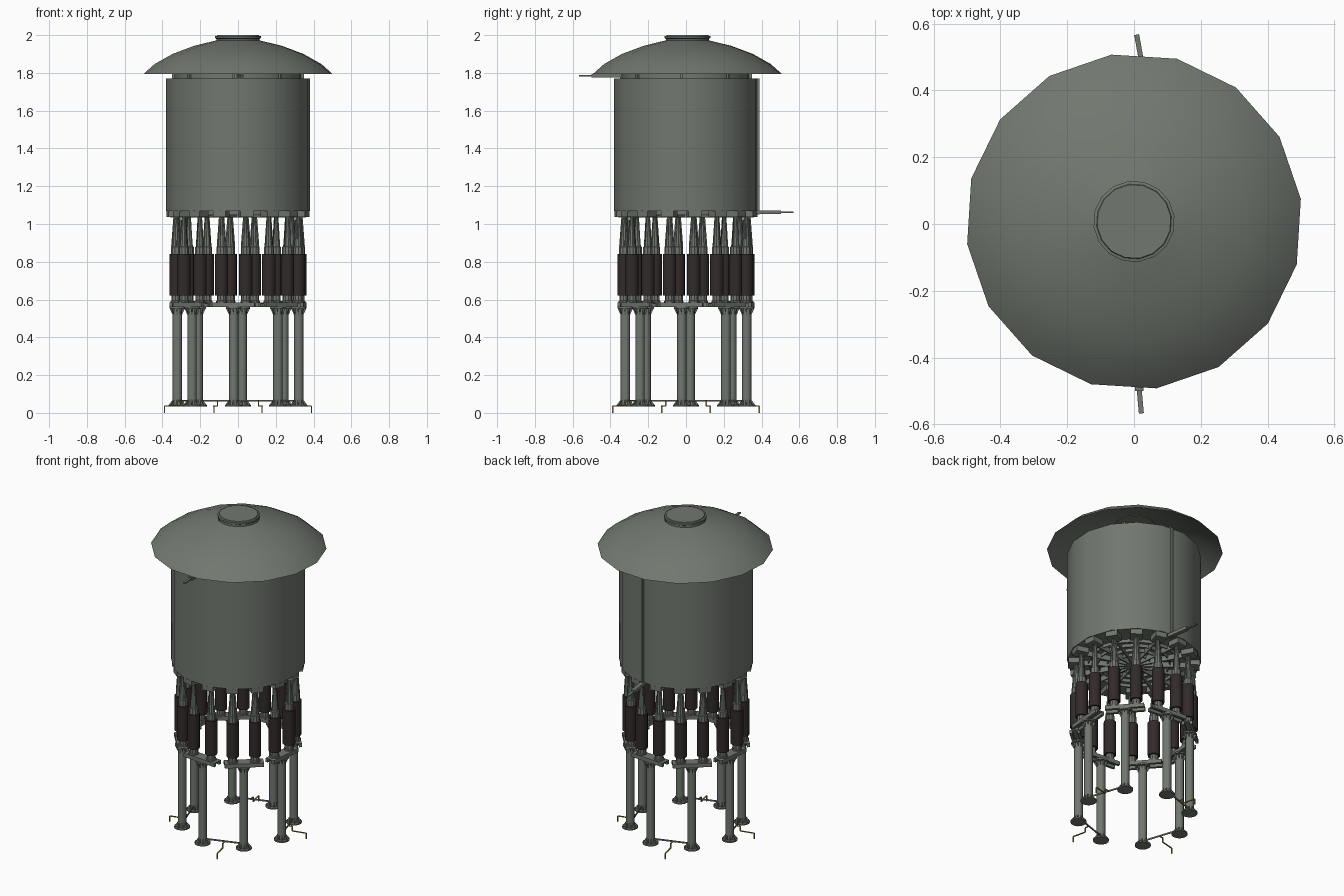
import bpy, bmesh, math
from mathutils import Matrix, Vector

if "Cube" in bpy.data.objects:
    bpy.data.objects.remove(bpy.data.objects["Cube"])

TURN = math.radians(-4)
DOME_ROT = math.radians(7.7)


def material(name, rgb):
    m = bpy.data.materials.new(name)
    m.diffuse_color = (*rgb, 1)
    m.use_nodes = True
    m.node_tree.nodes["Principled BSDF"].inputs["Base Color"].default_value = m.diffuse_color
    return m


GREY = material("grey_green_paint", (0.165, 0.185, 0.16))
BROWN = material("brown_porcelain", (0.032, 0.023, 0.023))
YELLOW = material("yellow_earth_strap", (0.36, 0.25, 0.05))


def lathe(bm, profile, seg, mat=Matrix(), rot=0.0):
    """Revolve (radius, height) points round z."""
    rings = []
    for r, z in profile:
        if r < 1e-6:
            rings.append([bm.verts.new(mat @ Vector((0, 0, z)))])
        else:
            rings.append([bm.verts.new(mat @ Vector((r * math.cos(rot + math.tau * i / seg),
                                                     r * math.sin(rot + math.tau * i / seg), z)))
                          for i in range(seg)])
    for a, b in zip(rings, rings[1:]):
        for i in range(seg):
            j = (i + 1) % seg
            if len(a) == 1:
                bm.faces.new((a[0], b[j], b[i]))
            elif len(b) == 1:
                bm.faces.new((a[i], a[j], b[0]))
            else:
                bm.faces.new((a[i], a[j], b[j], b[i]))


def solid(bm, profile, seg, mat=Matrix(), rot=0.0):
    """Revolved shape closed at both ends."""
    lathe(bm, [(0, profile[0][1])] + profile + [(0, profile[-1][1])], seg, mat, rot)


def tube(bm, r0, r1, z0, z1, seg, rot=0.0):
    lathe(bm, [(r0, z0), (r1, z0), (r1, z1), (r0, z1), (r0, z0)], seg, Matrix(), rot)


def box(bm, x, y, z, mat=Matrix()):
    """Box from (min, max) pairs."""
    size = [b - a for a, b in (x, y, z)]
    mid = [(a + b) / 2 for a, b in (x, y, z)]
    bmesh.ops.create_cube(bm, size=1, matrix=mat @ Matrix.Translation(mid) @ Matrix.Diagonal((*size, 1)))


def bar(bm, p, q, w, h):
    """Flat bar from p to q, w wide and h deep."""
    p, q = Vector(p), Vector(q)
    d = q - p
    m = Matrix.Translation((p + q) / 2) @ d.to_track_quat('X', 'Z').to_matrix().to_4x4()
    box(bm, (-d.length / 2, d.length / 2), (-w / 2, w / 2), (-h / 2, h / 2), m)


def finish(name, bm, mat, smooth=True):
    bmesh.ops.remove_doubles(bm, verts=bm.verts, dist=1e-5)
    bmesh.ops.recalc_face_normals(bm, faces=bm.faces)
    me = bpy.data.meshes.new(name)
    bm.to_mesh(me)
    bm.free()
    me.materials.append(mat)
    ob = bpy.data.objects.new(name, me)
    bpy.context.collection.objects.link(ob)
    if smooth:
        bpy.ops.object.select_all(action='DESELECT')
        ob.select_set(True)
        bpy.context.view_layer.objects.active = ob
        bpy.ops.object.shade_smooth_by_angle(angle=math.radians(32))


def around(n, r=0.0, offset=0.0):
    for i in range(n):
        yield Matrix.Rotation(TURN + offset + math.tau * i / n, 4, 'Z') @ Matrix.Translation((r, 0, 0))


# Domed rain hat: a thin shell, sixteen sided
bm = bmesh.new()
outer = [(0.504, 1.795), (0.445, 1.847), (0.35, 1.9), (0.235, 1.943), (0.12, 1.971)]
inner = [(r - 0.004, z - 0.006) for r, z in reversed(outer[1:])]
lathe(bm, outer + inner + [outer[0]], 16, Matrix.Translation((0, 0.0075, 0)), DOME_ROT)
finish("dome_hat", bm, GREY)

# Round cap on the dome
bm = bmesh.new()
solid(bm, [(0.115, 1.962), (0.115, 1.98), (0.122, 1.984), (0.122, 1.994), (0.113, 1.996), (0.111, 2.0)], 16,
      Matrix.Translation((0, 0.0075, 0)), DOME_ROT)
finish("dome_cap", bm, GREY)

# Main winding drum, closed above and below
bm = bmesh.new()
solid(bm, [(0.384, 1.068), (0.384, 1.77)], 16, Matrix(), DOME_ROT)
finish("winding_drum", bm, GREY)

# Upper spider between drum and hat
bm = bmesh.new()
tube(bm, 0.33, 0.34, 1.768, 1.797, 16, DOME_ROT)
for m in around(8):
    box(bm, (0.03, 0.35), (-0.006, 0.006), (1.768, 1.797), m)
solid(bm, [(0.06, 1.768), (0.06, 1.797)], 16)
finish("upper_spider", bm, GREY)

# Lower spider: thin arms and rings with mounting blocks above the posts
bm = bmesh.new()
for m in around(16, 0, math.pi / 16):
    box(bm, (0.03, 0.36), (-0.004, 0.004), (1.035, 1.069), m)
    box(bm, (0.30, 0.376), (-0.035, 0.035), (1.036, 1.069), m)
for r in (0.10, 0.155, 0.21, 0.265):
    tube(bm, r - 0.005, r, 1.048, 1.069, 16, TURN + math.pi / 16)
solid(bm, [(0.045, 1.035), (0.045, 1.069)], 16)
finish("lower_spider", bm, GREY, False)

# Connection plates and the thin vertical lead on the back of the drum
bm = bmesh.new()
for pts, z in (([(0.04, 0.36), (0.02, 0.50), (0.008, 0.567)], 1.062),
               ([(0.008, -0.34), (0.016, -0.50), (0.022, -0.567)], 1.785)):
    a, b, c = [(*p, z) for p in pts]
    bar(bm, a, b, 0.026, 0.02)
    bar(bm, b, c, 0.015, 0.008)
box(bm, (0.032, 0.042), (0.37, 0.389), (1.05, 1.77))
finish("terminals", bm, GREY, False)

# Insulator posts: brown body, grey fittings and tapered finned top
bodies, fittings = bmesh.new(), bmesh.new()
for m in around(16, 0.33, math.pi / 16):
    solid(bodies, [(0.036, 0.622), (0.036, 0.84)], 12, m)
    solid(fittings, [(0.03, 0.582), (0.03, 0.592), (0.025, 0.594), (0.025, 0.624)], 10, m)
    solid(fittings, [(0.027, 0.838), (0.027, 0.878), (0.022, 0.882), (0.009, 1.037)], 10, m)
    for k in range(4):
        fm = m @ Matrix.Rotation(k * math.pi / 2, 4, 'Z')
        v = [fittings.verts.new(fm @ Vector(p)) for p in
             ((0, 0, 0.88), (0.027, 0, 0.88), (0.015, 0, 1.035), (0, 0, 1.035))]
        fittings.faces.new(v)
finish("insulator_bodies", bodies, BROWN)
finish("insulator_fittings", fittings, GREY)

# Cross beams, each carrying two insulators on one leg
bm = bmesh.new()
for m in around(8, 0.325):
    for s in (-1, 1):
        box(bm, (s * 0.023 - 0.008, s * 0.023 + 0.008), (-0.113, 0.113), (0.56, 0.584), m)
    box(bm, (-0.03, 0.03), (-0.113, 0.113), (0.578, 0.584), m)
finish("cross_beams", bm, GREY, False)

# Legs with gusseted flanges at both ends
bm = bmesh.new()
for m in around(8, 0.322):
    solid(bm, [(0.046, 0.035), (0.046, 0.043), (0.025, 0.043), (0.025, 0.552),
               (0.042, 0.552), (0.042, 0.561)], 14, m)
    for k in range(8):
        fm = m @ Matrix.Rotation(k * math.pi / 4, 4, 'Z')
        for z0, z1, r in ((0.043, 0.07, 0.044), (0.552, 0.518, 0.040)):
            a0, a1, b0, b1 = [bm.verts.new(fm @ Vector((0.024, y, z)))
                              for y in (-0.003, 0.003) for z in (z0, z1)]
            c, d = [bm.verts.new(fm @ Vector((r, y, z0))) for y in (-0.003, 0.003)]
            for f in ((a0, a1, c), (b0, b1, d), (a0, c, d, b0), (a1, c, d, b1)):
                bm.faces.new(f)
finish("legs", bm, GREY)

# Earthing links between pairs of legs, with a stepped tail to the ground
links, tails = bmesh.new(), bmesh.new()
for k in range(4):
    q = Matrix.Rotation(k * math.pi / 2, 4, 'Z')
    ends = [q @ Vector((0.32 * math.cos(TURN + t), 0.32 * math.sin(TURN + t), 0.064))
            for t in (0, math.pi / 4)]
    bar(links, ends[0], ends[1], 0.005, 0.009)
    path = [q @ Vector(p) for p in ((0.275, 0.105, 0.064), (0.305, 0.108, 0.064),
                                    (0.305, 0.108, 0.036), (0.388, 0.128, 0.036), (0.388, 0.128, 0.0))]
    for p0, p1 in zip(path, path[1:]):
        bar(tails, p0, p1, 0.007, 0.005)
for v in tails.verts:
    v.co.z = max(v.co.z, 0.0)
finish("earth_links", links, GREY, False)
finish("earth_tails", tails, YELLOW, False)
